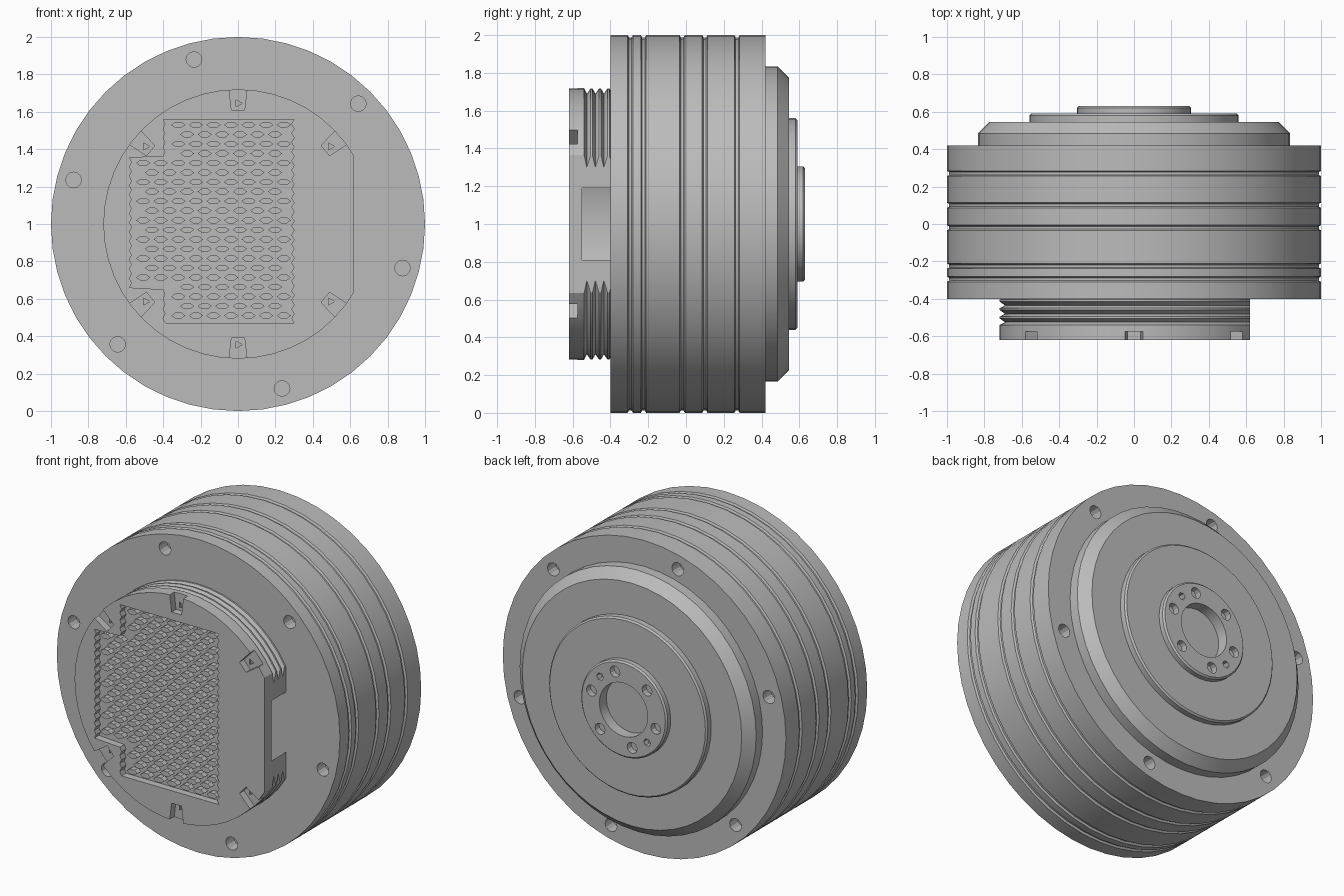
import bpy, bmesh, math

if "Cube" in bpy.data.objects:
    bpy.data.objects.remove(bpy.data.objects["Cube"], do_unlink=True)

metal = bpy.data.materials.new("grey_metal")
metal.use_nodes = True
GREY = (0.5, 0.5, 0.5, 1)
metal.diffuse_color = GREY
metal.node_tree.nodes["Principled BSDF"].inputs["Base Color"].default_value = GREY

AXIS_Z = 1.0


def finish(name, bm):
    bmesh.ops.remove_doubles(bm, verts=bm.verts, dist=1e-5)
    bmesh.ops.recalc_face_normals(bm, faces=bm.faces)
    mesh = bpy.data.meshes.new(name)
    bm.to_mesh(mesh)
    bm.free()
    obj = bpy.data.objects.new(name, mesh)
    bpy.context.collection.objects.link(obj)
    mesh.materials.append(metal)
    return obj


def lathe(name, profile, sides=48):
    """Spin (radius, y) points about the horizontal axis."""
    bm = bmesh.new()
    rings = []
    for r, y in profile:
        if r == 0:
            rings.append([bm.verts.new((0, y, AXIS_Z))] * sides)
        else:
            rings.append([bm.verts.new((r * math.cos(math.tau * i / sides), y,
                                        AXIS_Z + r * math.sin(math.tau * i / sides)))
                          for i in range(sides)])
    for a, b in zip(rings, rings[1:]):
        for i in range(sides):
            j = (i + 1) % sides
            loop = list(dict.fromkeys((a[i], a[j], b[j], b[i])))
            bm.faces.new(loop)
    return finish(name, bm)


def prisms(name, outlines, y0, y1):
    """Extrude several (x, z) outlines from y0 to y1."""
    bm = bmesh.new()
    for pts in outlines:
        front = [bm.verts.new((x, y0, AXIS_Z + z)) for x, z in pts]
        back = [bm.verts.new((x, y1, AXIS_Z + z)) for x, z in pts]
        bm.faces.new(front)
        bm.faces.new(back[::-1])
        for i in range(len(pts)):
            j = (i + 1) % len(pts)
            bm.faces.new((front[i], back[i], back[j], front[j]))
    return finish(name, bm)


def circle_at(radius, degrees, size, sides=12):
    a = math.radians(degrees)
    return [(radius * math.cos(a) + size * math.cos(math.tau * i / sides),
             radius * math.sin(a) + size * math.sin(math.tau * i / sides))
            for i in range(sides)]


def cut(obj, outlines, y0, y1):
    cutter = prisms("cutter", outlines, y0, y1)
    mod = obj.modifiers.new("cut", 'BOOLEAN')
    mod.operation = 'DIFFERENCE'
    mod.solver = 'EXACT'
    mod.object = cutter
    bpy.context.view_layer.objects.active = obj
    bpy.ops.object.modifier_apply(modifier=mod.name)
    bpy.data.objects.remove(cutter, do_unlink=True)


# Main drum with shallow grooves and a bolt circle on each end
profile = [(0, -0.40), (1.0, -0.40)]
for y in (-0.295, -0.225, -0.02, 0.10, 0.27):
    profile += [(1.0, y - 0.014), (0.988, y - 0.007), (0.988, y + 0.007), (1.0, y + 0.014)]
profile += [(1.0, 0.42), (0, 0.42)]
drum = lathe("drum", profile)
bolts = [circle_at(0.91, 45 + 60 * k, 0.042) for k in range(6)]
cut(drum, bolts, -0.5, -0.32)
cut(drum, bolts, 0.34, 0.5)

# Chamfered rear cover and raised disc
cover = lathe("rear_cover", [(0, 0.40), (0.835, 0.40), (0.835, 0.485), (0.775, 0.545), (0, 0.545)])
disc = lathe("rear_disc", [(0, 0.52), (0.56, 0.52), (0.56, 0.58), (0.55, 0.59),
                           (0.17, 0.59), (0.17, 0.56), (0, 0.56)])

# Rear hub ring with central bore, screw holes and two dowel holes
hub = lathe("rear_hub", [(0.17, 0.56), (0.305, 0.56), (0.305, 0.62), (0.295, 0.63),
                         (0.17, 0.63), (0.17, 0.56)])
hub_holes = [circle_at(0.235, 15 + 60 * k, 0.035) for k in range(6)]
hub_holes += [circle_at(0.235, a, 0.024, 6) for a in (45, 225)]
cut(hub, hub_holes, 0.575, 0.7)

# Threaded front sleeve with a hollow inside behind its face plate
profile = [(0, -0.62), (0.72, -0.62), (0.72, -0.54)]
for k in range(3):
    y = -0.54 + 0.045 * k
    profile += [(0.69, y + 0.015), (0.718, y + 0.035), (0.718, y + 0.045)]
profile += [(0.69, -0.39), (0.65, -0.39), (0.65, -0.55), (0, -0.55)]
sleeve = lathe("front_sleeve", profile)

# Flat side that opens the hollow
cut(sleeve, [[(0.62, -0.8), (0.8, -0.8), (0.8, 0.8), (0.62, 0.8)]], -0.7, -0.3)


# Rim notches, each with a small pit
def notch(degrees):
    a = math.radians(degrees)
    c, s = math.cos(a), math.sin(a)
    return [(r * c - w * s, r * s + w * c)
            for r, w in ((0.61, -0.035), (0.78, -0.055), (0.78, 0.055), (0.61, 0.035))]


angles = (40, 90, 140, 220, 270, 320)
cut(sleeve, [notch(a) for a in angles], -0.7, -0.575)
cut(sleeve, [circle_at(0.645, a, 0.022, 3) for a in angles], -0.7, -0.557)


# Stepped recess with zigzag side edges
def zigzag(x, z0, z1, depth):
    n = max(2, round(abs(z1 - z0) / 0.025))
    return [(x + (depth if i % 2 else 0), z0 + (z1 - z0) * i / n) for i in range(n + 1)]


recess = zigzag(0.30, -0.53, 0.56, -0.015) + zigzag(-0.40, 0.56, 0.36, 0.012)
recess += zigzag(-0.58, 0.355, -0.34, 0.012) + zigzag(-0.40, -0.35, -0.53, 0.012)
cut(sleeve, [recess], -0.7, -0.575)

# Staggered grille studs inside the recess
studs = []
for row in range(21):
    z = -0.49 + 0.051 * row
    left = -0.53 if -0.31 < z < 0.33 else -0.345
    x = 0.245 - 0.047 * (row % 2)
    while x > left:
        studs.append([(x - 0.038, z), (x - 0.016, z - 0.016), (x + 0.016, z - 0.016),
                      (x + 0.038, z), (x + 0.016, z + 0.016), (x - 0.016, z + 0.016)])
        x -= 0.094
grille = prisms("grille_studs", studs, -0.612, -0.57)

# Smooth round walls, keep edges sharp
for obj in (drum, cover, disc, hub, sleeve):
    bpy.ops.object.select_all(action='DESELECT')
    obj.select_set(True)
    bpy.context.view_layer.objects.active = obj
    bpy.ops.object.shade_smooth_by_angle(angle=math.radians(25))
